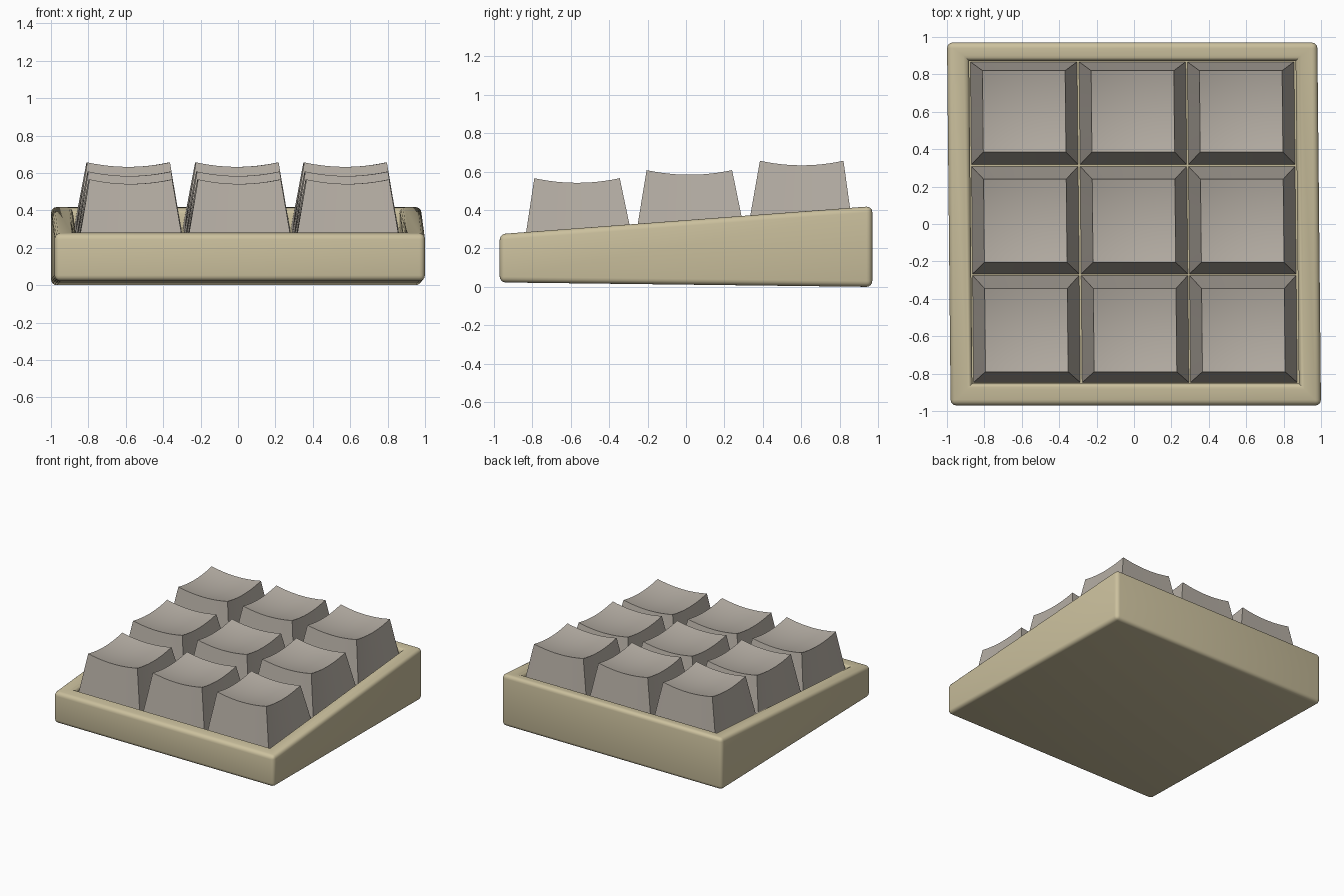
import bpy, bmesh

if "Cube" in bpy.data.objects:
    bpy.data.objects.remove(bpy.data.objects["Cube"])

TILT = 0.145 / 1.94          # slope of the case top
SHEAR = -0.01                # slight skew seen from above


def rim_z(y):
    return 0.275 + TILT * (y + 0.97)


def floor_z(y):
    return rim_z(y) - 0.10


def bottom_z(y):
    return 0.012 * (0.97 - y)


def material(name, color):
    m = bpy.data.materials.new(name)
    m.diffuse_color = (*color, 1)
    m.use_nodes = True
    m.node_tree.nodes["Principled BSDF"].inputs["Base Color"].default_value = m.diffuse_color
    return m


def finish(bm, name, mat, angle):
    for v in bm.verts:
        v.co.x += SHEAR * v.co.y
    bmesh.ops.recalc_face_normals(bm, faces=bm.faces)
    me = bpy.data.meshes.new(name)
    bm.to_mesh(me)
    bm.free()
    ob = bpy.data.objects.new(name, me)
    bpy.context.collection.objects.link(ob)
    me.materials.append(mat)
    bpy.ops.object.select_all(action='DESELECT')
    ob.select_set(True)
    bpy.context.view_layer.objects.active = ob
    bpy.ops.object.shade_smooth_by_angle(angle=angle)
    return ob


def ring(bm, x, y0, y1, zf):
    return [bm.verts.new((px, py, zf(py))) for px, py in
            ((-x, y0), (x, y0), (x, y1), (-x, y1))]


def bridge(bm, a, b):
    n = len(a)
    for i in range(n):
        bm.faces.new((a[i], a[(i + 1) % n], b[(i + 1) % n], b[i]))


tan = material("tan_plastic", (0.60, 0.53, 0.34))
grey = material("warm_grey_plastic", (0.46, 0.42, 0.37))

# Wedge-shaped tray with rounded rim and outer corners
bm = bmesh.new()
rings = [ring(bm, 0.99, -0.97, 0.97, bottom_z),
         ring(bm, 0.99, -0.97, 0.97, rim_z),
         ring(bm, 0.873, -0.853, 0.872, rim_z),
         ring(bm, 0.873, -0.853, 0.872, floor_z)]
for lower, upper in zip(rings, rings[1:]):
    bridge(bm, lower, upper)
bm.faces.new(rings[0])
bm.faces.new(rings[3])
inner_floor = set(rings[3])
edges = [e for e in bm.edges if not inner_floor & set(e.verts)
         and not (e.verts[0] in rings[1]) ^ (e.verts[1] in rings[1])
         or (e.verts[0] in rings[0]) and (e.verts[1] in rings[1])
         or (e.verts[1] in rings[0]) and (e.verts[0] in rings[1])]
bmesh.ops.bevel(bm, geom=edges, offset=0.03, segments=4, profile=0.5,
                affect='EDGES', clamp_overlap=True)
finish(bm, "case", tan, 0.7)


# Tapered keycap with a dished top
def keycap(name, cx, base_y, top_y, top_z, n=12):
    bm = bmesh.new()
    cy, hy = sum(top_y) / 2, (top_y[1] - top_y[0]) / 2
    grid = []
    for j in range(n + 1):
        v = 2 * j / n - 1
        row = []
        for i in range(n + 1):
            u = 2 * i / n - 1
            z = top_z - 0.024 * (2 - u * u - v * v)
            row.append(bm.verts.new((cx + 0.221 * u, cy + hy * v, z)))
        grid.append(row)
    for j in range(n):
        for i in range(n):
            bm.faces.new((grid[j][i], grid[j][i + 1],
                          grid[j + 1][i + 1], grid[j + 1][i]))
    # Side walls follow the dished outline down to the tray floor
    loop = (grid[0][:-1] + [r[-1] for r in grid[:-1]]
            + grid[-1][:0:-1] + [r[0] for r in grid[:0:-1]])
    by, bh = sum(base_y) / 2, (base_y[1] - base_y[0]) / 2
    base = []
    for p in loop:
        y = by + bh * (p.co.y - cy) / hy
        x = cx + 0.285 * (p.co.x - cx) / 0.221
        base.append(bm.verts.new((x, y, floor_z(y) + 0.005)))
    bridge(bm, base, loop)
    bm.faces.new(base)
    finish(bm, name, grey, 0.6)


rows = [("back", (0.318, 0.867), (0.385, 0.82), 0.657),
        ("middle", (-0.267, 0.308), (-0.205, 0.24), 0.608),
        ("front", (-0.847, -0.275), (-0.79, -0.345), 0.566)]
for rname, base_y, top_y, top_z in rows:
    for cname, cx in (("left", -0.581), ("centre", 0.0), ("right", 0.579)):
        keycap(f"keycap_{rname}_{cname}", cx, base_y, top_y, top_z)
